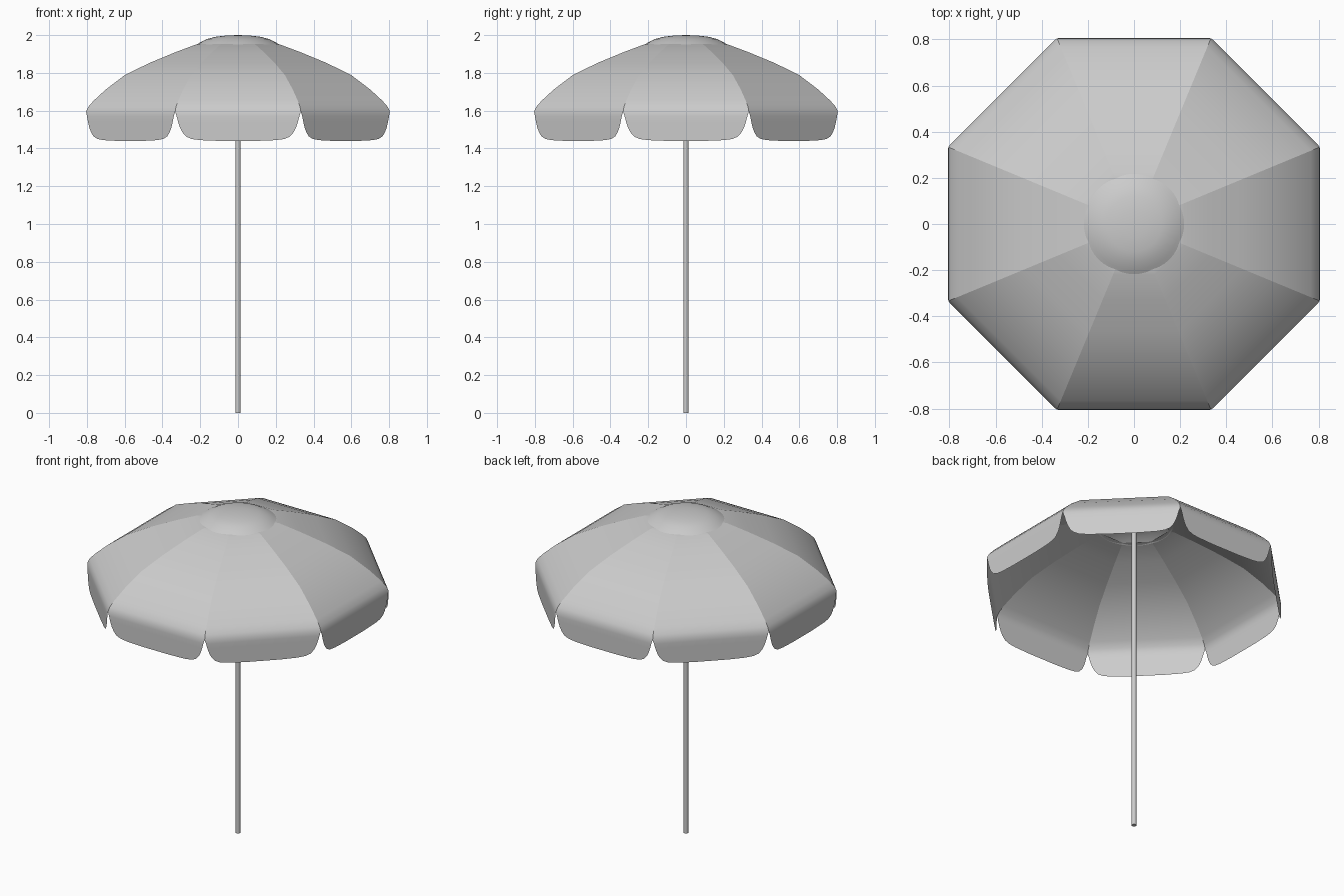
import bpy, bmesh, math
from mathutils import Matrix

cube = bpy.data.objects.get("Cube")
if cube:
    bpy.data.objects.remove(cube, do_unlink=True)

grey = bpy.data.materials.new("light grey")
grey.use_nodes = True
colour = (0.6, 0.6, 0.6, 1)
grey.diffuse_color = colour
grey.node_tree.nodes["Principled BSDF"].inputs["Base Color"].default_value = colour


def finish(bm, name, angle):
    mesh = bpy.data.meshes.new(name)
    bm.to_mesh(mesh)
    bm.free()
    mesh.materials.append(grey)
    obj = bpy.data.objects.new(name, mesh)
    bpy.context.collection.objects.link(obj)
    bpy.ops.object.select_all(action='DESELECT')
    obj.select_set(True)
    bpy.context.view_layer.objects.active = obj
    bpy.ops.object.shade_smooth_by_angle(angle=math.radians(angle))
    return obj


# Canopy: eight separate cloth panels, each with a hanging rounded flap
slope = [(0.19, 1.955), (0.22, 1.951), (0.33, 1.91), (0.47, 1.852), (0.6, 1.788),
         (0.7, 1.712), (0.765, 1.652), (0.793, 1.62), (0.804, 1.595)]
flap = [(0.325, 1.57), (0.317, 1.54), (0.307, 1.51), (0.294, 1.485),
        (0.275, 1.463), (0.245, 1.45), (0.2, 1.444), (0.1, 1.44)]
taper = math.tan(math.pi / 8)
rows = [(r, z, r * taper) for r, z in slope] + [(0.806, z, w) for w, z in flap]

bm = bmesh.new()
for i in range(8):
    turn = Matrix.Rotation(i * math.pi / 4, 4, 'Z')
    previous = None
    for r, z, w in rows:
        pair = [bm.verts.new(turn @ Matrix.Translation((x, -r, z)).translation) for x in (-w, w)]
        if previous:
            bm.faces.new((previous[0], pair[0], pair[1], previous[1]))
        previous = pair
finish(bm, "canopy", 40)

# Cap: shallow round dome over the top opening
profile = [(0.22, 1.95), (0.2, 1.961), (0.165, 1.979), (0.12, 1.991), (0.06, 1.998)]
bm = bmesh.new()
sides = 48
rings = [[bm.verts.new((r * math.cos(math.tau * k / sides), r * math.sin(math.tau * k / sides), z))
          for k in range(sides)] for r, z in profile]
for low, high in zip(rings, rings[1:]):
    for k in range(sides):
        n = (k + 1) % sides
        bm.faces.new((low[k], low[n], high[n], high[k]))
tip = bm.verts.new((0, 0, 2))
for k in range(sides):
    bm.faces.new((rings[-1][k], rings[-1][(k + 1) % sides], tip))
finish(bm, "top_cap", 40)

# Pole: slim shaft from the ground to the cap
bm = bmesh.new()
height = 1.99
bmesh.ops.create_cone(bm, cap_ends=True, segments=16, radius1=0.014, radius2=0.014,
                      depth=height, matrix=Matrix.Translation((0, 0, height / 2)))
finish(bm, "pole", 40)
